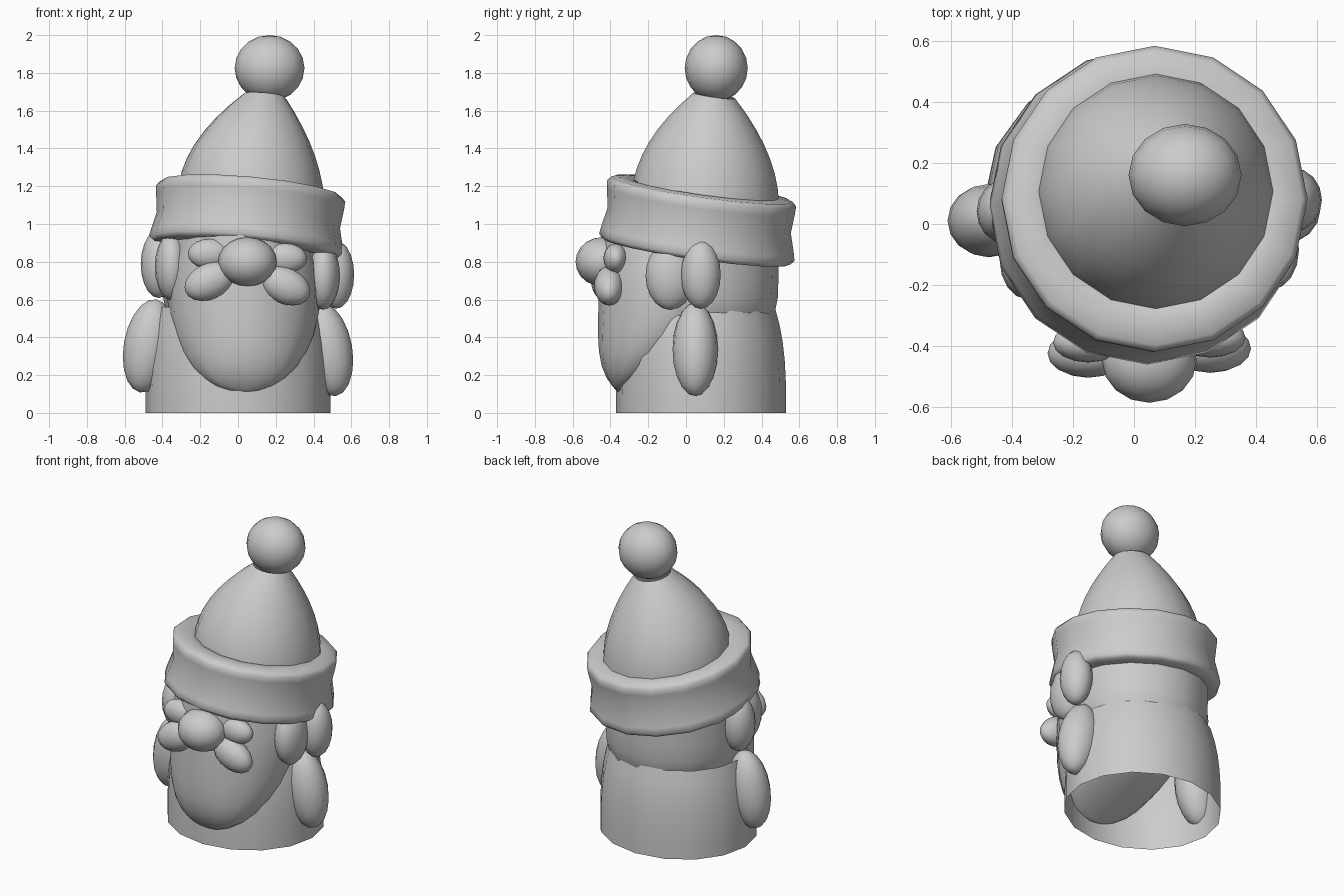
import bpy, bmesh, math

SIDES = 16
HAT_SLOPE_X, HAT_SLOPE_Y = 0.09, 0.14

cube = bpy.data.objects.get("Cube")
if cube:
    bpy.data.objects.remove(cube, do_unlink=True)

colour = (0.6, 0.6, 0.6, 1)
grey = bpy.data.materials.new("plain grey")
grey.use_nodes = True
grey.diffuse_color = colour
grey.node_tree.nodes["Principled BSDF"].inputs["Base Color"].default_value = colour


def finish(name, bm):
    mesh = bpy.data.meshes.new(name)
    bm.to_mesh(mesh)
    bm.free()
    mesh.materials.append(grey)
    obj = bpy.data.objects.new(name, mesh)
    bpy.context.collection.objects.link(obj)
    bpy.ops.object.select_all(action="DESELECT")
    obj.select_set(True)
    bpy.context.view_layer.objects.active = obj
    bpy.ops.object.shade_smooth_by_angle(angle=math.radians(60))
    return obj


def loft(name, shape, steps, tilted=False):
    """Skin the elliptical rings given by shape(t), with t running from zero to one."""
    bm = bmesh.new()
    loops = []
    for step in range(steps + 1):
        z, centre_x, centre_y, radius_x, radius_y = shape(step / steps)
        loop = []
        for side in range(SIDES):
            angle = math.tau * side / SIDES
            dx, dy = radius_x * math.cos(angle), radius_y * math.sin(angle)
            drop = HAT_SLOPE_X * dx + HAT_SLOPE_Y * dy if tilted else 0
            loop.append(bm.verts.new((centre_x + dx, centre_y + dy, z - drop)))
        loops.append(loop)
    for low, high in zip(loops, loops[1:]):
        for side in range(SIDES):
            bm.faces.new((low[side - 1], low[side], high[side], high[side - 1]))
    bmesh.ops.remove_doubles(bm, verts=bm.verts, dist=0.001)
    return finish(name, bm)


def ball(name, centre, size, turn=0):
    """Ellipsoid turned about the front-back axis."""
    bm = bmesh.new()
    bmesh.ops.create_uvsphere(bm, u_segments=SIDES, v_segments=10, radius=1)
    obj = finish(name, bm)
    obj.location = centre
    obj.scale = size
    obj.rotation_euler.y = math.radians(turn)


def pair(name, spread, y, z, size, turn=0, middle=0.05, slope=0.06):
    """Left and right balls; the left one sits a little lower and further back."""
    for label, sign in (("right", -1), ("left", 1)):
        offset = sign * spread
        centre = (middle + offset, y + 0.04 * offset, z - slope * offset)
        ball(label + "_" + name, centre, size, sign * turn)


def body_shape(t):
    radius = 0.49 - 0.06 * t ** 3
    return 0.56 * t, 0, 0.08, radius, radius - 0.04


def head_shape(t):
    height = t * t
    radius = 0.43 * math.sqrt(1 - (1 - height) ** 8)
    return 0.36 + 0.64 * height, 0.03, 0.06, radius, radius


def beard_shape(t):
    height = t * t
    fullness = math.sqrt(1 - (1 - height) ** 3.4)
    depth = 0.42 * fullness ** 2
    front = 0.03 * height + 0.12 * (1 - height) ** 8 - 0.48
    width = 0.42 * fullness * (1 - 0.2 * height ** 6)
    return 0.11 + 0.85 * height, 0.03, front + depth, width, depth


def signed_root(value):
    return math.copysign(math.sqrt(abs(value)), value)


def brim_shape(t):
    # Rounded square section with a pinched waist on its outer side
    angle = math.tau * t
    rise = signed_root(math.sin(angle))
    outward = signed_root(math.cos(angle))
    radius = 0.41 + 0.075 * outward + 0.06 * rise ** 2 * max(outward, 0) - 0.01 * rise
    shift = 0.015 * rise
    return 1.02 + 0.17 * rise, 0.055 + shift, 0.07 + shift, radius, radius


def crown_shape(t):
    radius = 0.39 - 0.28 * t * t
    return 1.1 + 0.58 * t, 0.07 + 0.07 * t * t, 0.1 + 0.05 * t, radius, radius


# Hollow body, head and beard
loft("body", body_shape, 6)
loft("head", head_shape, 8)
loft("beard", beard_shape, 10)

# Leaning hat with rolled brim
loft("hat_brim", brim_shape, 16, tilted=True)
loft("hat_crown", crown_shape, 8, tilted=True)
ball("pompom", (0.167, 0.16, 1.825), (0.185, 0.167, 0.175))

# Face
ball("nose", (0.05, -0.445, 0.8), (0.155, 0.14, 0.13))
pair("eye", 0.2, -0.38, 0.83, (0.115, 0.065, 0.08))
pair("moustache", 0.2, -0.415, 0.685, (0.14, 0.08, 0.095), turn=25)

# Sides of the head and arms
pair("sideburn", 0.4, -0.1, 0.75, (0.09, 0.13, 0.18))
pair("ear", 0.47, 0.06, 0.76, (0.095, 0.105, 0.18))
pair("arm", 0.475, 0.03, 0.345, (0.13, 0.12, 0.25), turn=-10, middle=0, slope=0.02)
